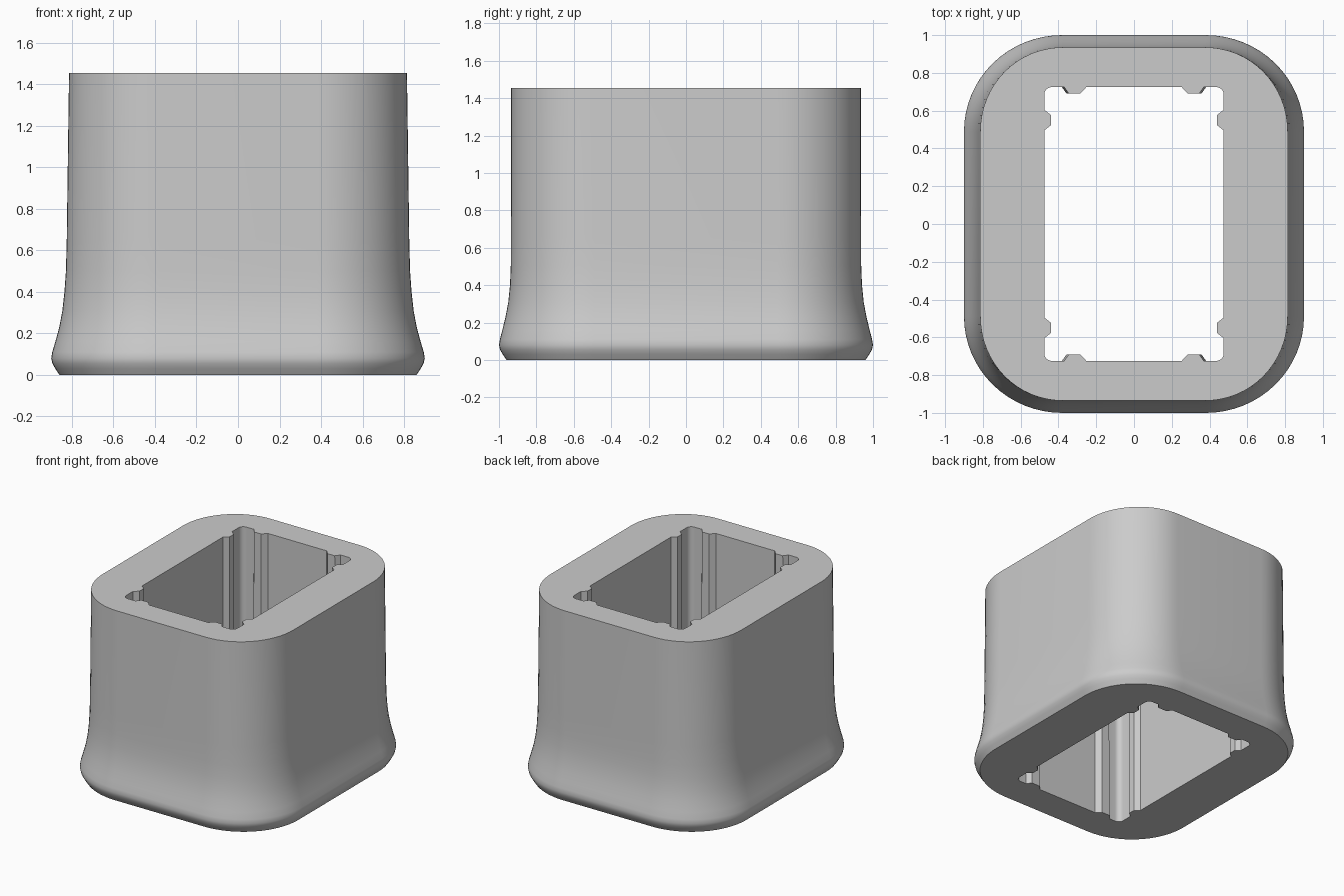
import bpy, bmesh
from math import sin, cos, pi

cube = bpy.data.objects.get("Cube")
if cube:
    bpy.data.objects.remove(cube, do_unlink=True)

HEIGHT = 1.455
CORNER_X, CORNER_Y = 0.38, 0.49     # centres of the outer corner arcs
HOLE_X, HOLE_Y, HOLE_R = 0.475, 0.725, 0.04

# Outer wall profile: height, half width, half depth
PROFILE = [(0, 0.86, 0.96), (0.03, 0.88, 0.98), (0.055, 0.894, 0.994),
           (0.08, 0.9, 1.0), (0.11, 0.895, 0.995), (0.16, 0.88, 0.982),
           (0.23, 0.861, 0.965), (0.31, 0.846, 0.95), (0.4, 0.836, 0.941),
           (0.5, 0.829, 0.937), (0.65, 0.825, 0.936), (HEIGHT, 0.814, 0.935)]


def arc(cx, cy, rx, ry, steps):
    return [(cx + rx * cos(i * pi / 2 / steps), cy + ry * sin(i * pi / 2 / steps))
            for i in range(steps + 1)]


def mirror_quarter(q):
    """Close a quarter outline into a full loop by mirroring it twice."""
    half = q + [(-x, y) for x, y in reversed(q)]
    return half + [(-x, -y) for x, y in half]


def outer_outline(half_w, half_d):
    return mirror_quarter(arc(CORNER_X, CORNER_Y, half_w - CORNER_X,
                              half_d - CORNER_Y, 16))


def hole_outline(flare):
    """Rounded rectangle with two small ribs beside each corner."""
    side_rib = [(HOLE_X, 0.495), (0.44, 0.523), (0.44, 0.577), (HOLE_X, 0.605)]
    end_rib = [(0.37 + flare, HOLE_Y), (0.345 + flare, 0.69),
               (0.285, 0.69), (0.252, HOLE_Y)]
    corner = arc(HOLE_X - HOLE_R, HOLE_Y - HOLE_R, HOLE_R, HOLE_R, 6)
    return mirror_quarter(side_rib + corner + end_rib)


def add_ring(bm, outline, z):
    return [bm.verts.new((x, y, z)) for x, y in outline]


def bridge(bm, low, high, smooth):
    n = len(low)
    for i in range(n):
        j = (i + 1) % n
        bm.faces.new((low[i], low[j], high[j], high[i])).smooth = smooth


def cap(bm, outer, inner):
    edges = []
    for ring in (outer, inner):
        edges += [bm.edges.get((ring[i - 1], ring[i])) for i in range(len(ring))]
    bmesh.ops.triangle_fill(bm, use_beauty=True, use_dissolve=False, edges=edges)


bm = bmesh.new()

# Flared outer wall
rings = [add_ring(bm, outer_outline(w, d), z) for z, w, d in PROFILE]
for low, high in zip(rings, rings[1:]):
    bridge(bm, low, high, True)

# Ribbed through-hole
hole_low = add_ring(bm, hole_outline(0.012), 0)
hole_high = add_ring(bm, hole_outline(0), HEIGHT)
bridge(bm, hole_high, hole_low, False)

# Flat top and base
cap(bm, rings[0], hole_low)
cap(bm, rings[-1], hole_high)
bmesh.ops.recalc_face_normals(bm, faces=bm.faces[:])

mesh = bpy.data.meshes.new("flared_sleeve")
bm.to_mesh(mesh)
bm.free()
sleeve = bpy.data.objects.new("flared_sleeve", mesh)
bpy.context.collection.objects.link(sleeve)

# Plain grey material
grey = bpy.data.materials.new("light_grey")
grey.use_nodes = True
colour = (0.6, 0.6, 0.6, 1)
grey.diffuse_color = colour
grey.node_tree.nodes["Principled BSDF"].inputs["Base Color"].default_value = colour
mesh.materials.append(grey)

bpy.ops.object.select_all(action='DESELECT')
sleeve.select_set(True)
bpy.context.view_layer.objects.active = sleeve
bpy.ops.object.shade_smooth_by_angle(angle=pi / 6)
